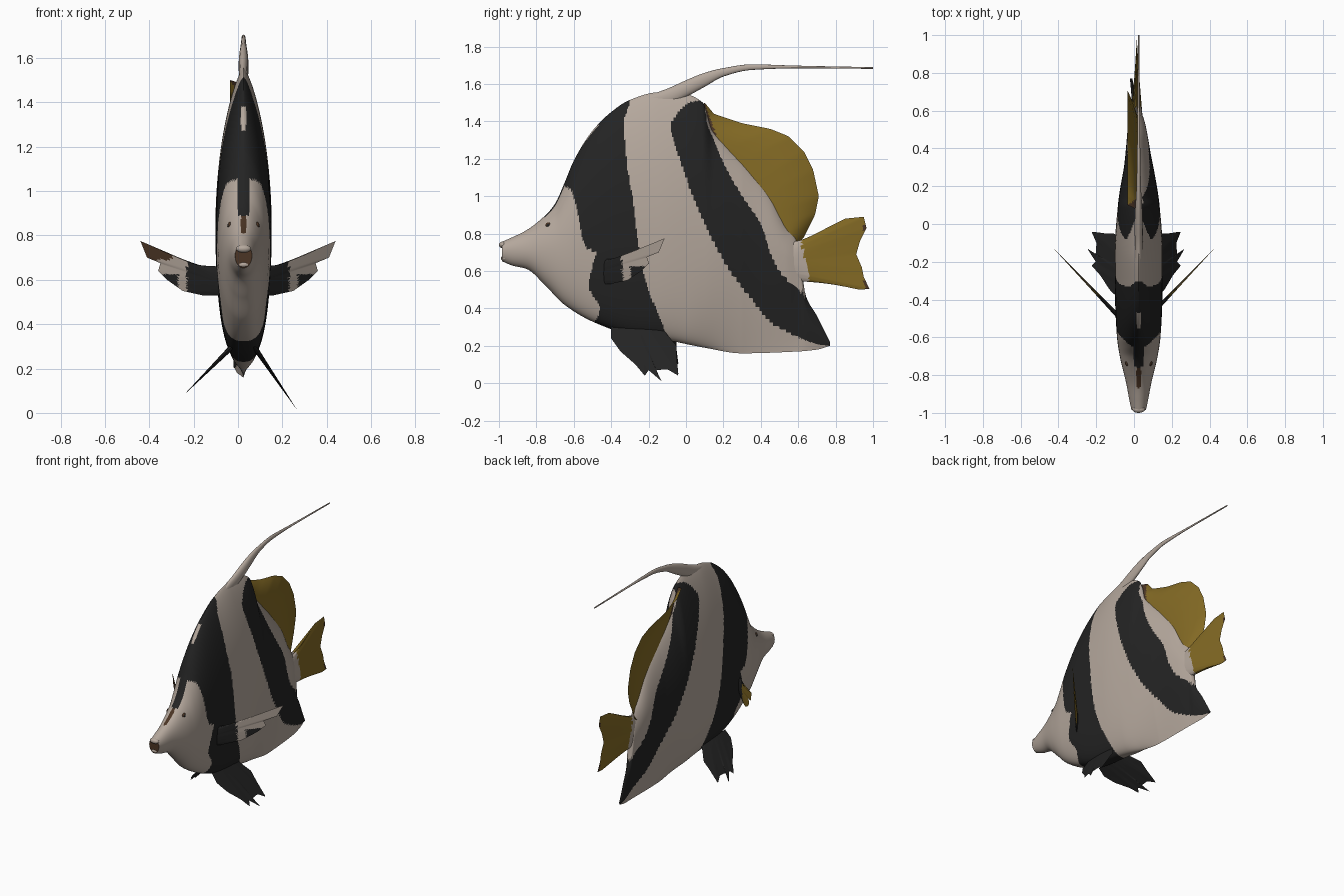
import bpy
import bmesh
from math import sin, cos, pi, radians
from mathutils import Vector

default_cube = bpy.data.objects.get("Cube")
if default_cube:
    bpy.data.objects.remove(default_cube, do_unlink=True)

# Materials
PALETTE = {
    "cream_white": (0.46, 0.39, 0.335),
    "stripe_black": (0.017, 0.017, 0.017),
    "fin_yellow": (0.23, 0.145, 0.018),
    "dark_brown": (0.07, 0.035, 0.018),
}
MATERIALS = []
for title, rgb in PALETTE.items():
    material = bpy.data.materials.new(title)
    material.use_nodes = True
    material.diffuse_color = (*rgb, 1)
    shader = material.node_tree.nodes["Principled BSDF"]
    shader.inputs["Base Color"].default_value = (*rgb, 1)
    shader.inputs["Roughness"].default_value = 0.8
    MATERIALS.append(material)
WHITE, BLACK, YELLOW, BROWN = range(len(MATERIALS))
CENTRE = 0.025


def curve(points):
    """Monotone cubic through (position, value) pairs, clamped at both ends."""
    xs, ys = zip(*points)
    slopes = [(ys[i + 1] - ys[i]) / (xs[i + 1] - xs[i]) for i in range(len(xs) - 1)]
    tangents = [slopes[0]]
    for a, b in zip(slopes, slopes[1:]):
        tangents.append(2 * a * b / (a + b) if a * b > 0 else 0)
    tangents.append(slopes[-1])

    def value(x):
        x = min(max(x, xs[0]), xs[-1])
        i = 0
        while i < len(slopes) - 1 and x > xs[i + 1]:
            i += 1
        h = xs[i + 1] - xs[i]
        t = (x - xs[i]) / h
        blend = t * t * (3 - 2 * t)
        return (ys[i] * (1 - blend) + ys[i + 1] * blend
                + h * t * (1 - t) * (tangents[i] * (1 - t) - tangents[i + 1] * t))
    return value


def finish(name, bm, paint):
    bmesh.ops.remove_doubles(bm, verts=bm.verts, dist=0.00005)
    bmesh.ops.recalc_face_normals(bm, faces=bm.faces)
    bm.normal_update()
    for face in bm.faces:
        face.material_index = paint(face.calc_center_median(), face.normal)
    mesh = bpy.data.meshes.new(name)
    bm.to_mesh(mesh)
    bm.free()
    for material in MATERIALS:
        mesh.materials.append(material)
    mesh.shade_smooth()
    mesh.set_sharp_from_angle(angle=radians(50))
    obj = bpy.data.objects.new(name, mesh)
    bpy.context.collection.objects.link(obj)
    return obj


def loft(name, start, end, rings, sides, section, paint):
    """Skin closed sections along y; section(y, angle) gives x and z."""
    bm = bmesh.new()
    rows = []
    for i in range(rings + 1):
        y = start + (end - start) * i / rings
        row = []
        for k in range(sides):
            x, z = section(y, 2 * pi * k / sides)
            row.append(bm.verts.new((x, y, z)))
        rows.append(row)
    for a, b in zip(rows, rows[1:]):
        for k in range(sides):
            j = (k + 1) % sides
            bm.faces.new((a[k], a[j], b[j], b[k]))
    bm.faces.new(rows[0])
    bm.faces.new(rows[-1][::-1])
    return finish(name, bm, paint)


def along(points, t):
    t *= len(points) - 1
    i = min(int(t), len(points) - 2)
    return Vector(points[i]).lerp(Vector(points[i + 1]), t - i)


def fin(name, root, tip, place, axis, thick, paint, across=12, steps=72):
    """Lens-thin fin spanning a root line and a tip line."""
    bm = bmesh.new()
    axis = Vector(axis).normalized()
    for side in (1, -1):
        grid = []
        for i in range(across + 1):
            u = i / across
            row = []
            for k in range(steps + 1):
                v = k / steps
                a, b = along(root, v).lerp(along(tip, v), u)
                puff = thick * (1 - u) * max(sin(pi * v), 0) ** 0.5
                row.append(bm.verts.new(Vector(place(a, b, u)) + axis * puff * side))
            grid.append(row)
        for a, b in zip(grid, grid[1:]):
            for k in range(steps):
                bm.faces.new((a[k], a[k + 1], b[k + 1], b[k]))
    return finish(name, bm, paint)


# Body: outline, thickness and stripe borders
back = curve([(-1, .75), (-.93, .78), (-.85, .82), (-.75, .9), (-.7, .96), (-.65, 1.07),
              (-.6, 1.19), (-.5, 1.35), (-.4, 1.45), (-.3, 1.515), (-.15, 1.555),
              (0, 1.545), (.09, 1.5), (.14, 1.35), (.2, 1.28), (.35, 1.12), (.45, 1),
              (.53, .85), (.6, .74), (.64, .47), (.7, .36), (.77, .22)])
belly = curve([(-1, .66), (-.93, .63), (-.85, .61), (-.75, .52), (-.65, .42), (-.5, .33),
               (-.3, .26), (-.1, .23), (.1, .19), (.3, .16), (.6, .17), (.7, .18), (.77, .2)])
middle = curve([(-1, .71), (-.7, .71), (-.5, .78), (-.2, .83), (.1, .82), (.35, .75),
                (.53, .68), (.6, .62), (.64, .4), (.7, .28), (.77, .21)])
girth = curve([(-1, .035), (-.93, .05), (-.85, .065), (-.7, .1), (-.6, .115), (-.4, .125),
               (-.15, .127), (.1, .11), (.35, .07), (.53, .045), (.64, .018), (.77, .006)])
keel = curve([(-.8, .5), (-.4, .3), (0, .4), (.3, 1), (.6, 1.3)])
ridge = curve([(-.8, .5), (-.5, .65), (-.3, .75)])
sway = curve([(.3, CENTRE), (.6, .01), (.77, -.015)])
face_edge = curve([(.3, -.5), (.4, -.46), (.52, -.52), (.62, -.5), (.7, -.48), (.72, -.53),
                   (.8, -.56), (.92, -.58), (1, -.6), (1.05, -.63), (1.06, -.9)])
front_stripe_end = curve([(.24, -.1), (.35, -.14), (.5, -.2), (.7, -.25), (.95, -.28),
                          (1.2, -.32), (1.4, -.33), (1.5, -.3)])
rear_stripe_start = curve([(.2, .77), (.21, .7), (.27, .55), (.33, .45), (.45, .35),
                           (.58, .25), (.75, .15), (.95, .06), (1.1, 0), (1.25, -.05),
                           (1.38, -.08), (1.45, -.04), (1.5, .02), (1.53, .2)])
rear_stripe_end = curve([(.3, .9), (.46, .65), (.6, .5), (.7, .45), (.85, .4), (1, .3),
                         (1.18, .2), (1.3, .15), (1.4, .11), (1.5, .1)])


def body_section(y, angle):
    c, s = cos(angle), sin(angle)
    mid = middle(y)
    reach, power = (back(y) - mid, ridge(y)) if s > 0 else (mid - belly(y), keel(y))
    width = girth(y) * abs(c) ** (2 * power)
    return sway(y) + (width if c > 0 else -width), mid + s * reach


def paint_body(p, n):
    off = abs(p.x - CENTRE)
    if p.y < -.98 and n.y < -.95:
        return BROWN
    if p.y < face_edge(p.z):
        if p.z > .89 and off < .027:
            return BLACK
        return BROWN if p.z > .81 and off < .012 else WHITE
    if p.y < front_stripe_end(p.z):
        return WHITE if off < .011 and 1.27 < p.z < 1.38 else BLACK
    return BLACK if rear_stripe_start(p.z) < p.y < rear_stripe_end(p.z) else WHITE


loft("body", -.985, .77, 260, 144, body_section, paint_body)

# Long banner streaming from the top of the back
banner_top = curve([(-.2, 1.54), (-.1, 1.575), (0, 1.62), (.1, 1.66), (.2, 1.685),
                    (.35, 1.705), (.6, 1.698), (1, 1.69)])
banner_low = curve([(-.2, 1.47), (-.1, 1.48), (0, 1.53), (.1, 1.585), (.2, 1.64),
                    (.35, 1.675), (.6, 1.684), (1, 1.681)])
banner_width = curve([(-.2, .02), (0, .022), (.2, .012), (.5, .007), (1, .004)])


def banner_section(y, angle):
    top, low = banner_top(y), banner_low(y)
    return (CENTRE + banner_width(y) * cos(angle),
            (top + low) / 2 + sin(angle) * (top - low) / 2)


loft("banner", -.2, 1, 80, 16, banner_section, lambda p, n: WHITE)


# Dorsal fin
def paint_dorsal(p, n):
    if p.y < .17 and p.z > 1.3 and p.y < .1 + (1.5 - p.z) * .35:
        return BROWN
    return BLACK if p.y > .698 else YELLOW


fin("dorsal_fin",
    [(.06, 1.47), (.11, 1.33), (.2, 1.22), (.35, 1.06), (.44, .95), (.52, .8), (.56, .73)],
    [(.1, 1.5), (.15, 1.44), (.3, 1.39), (.45, 1.36), (.55, 1.32), (.63, 1.24),
     (.68, 1.14), (.71, 1), (.69, .9), (.63, .78), (.6, .745)],
    lambda y, z, u: (.02 - .055 * u * u, y, z), (1, 0, 0), .012, paint_dorsal)


# Tail fin with its pale stalk
def paint_tail(p, n):
    if p.y < .62 + (.74 - p.z) * .2:
        return WHITE
    return BROWN if p.y > .952 else YELLOW


fin("tail_fin", [(.54, .76), (.56, .54)],
    [(.62, .745), (.75, .81), (.85, .88), (.95, .89), (.965, .83), (.93, .76), (.91, .69),
     (.94, .62), (.95, .57), (.98, .505), (.93, .5), (.85, .52), (.66, .55)],
    lambda y, z, u: (.015, y, z), (1, 0, 0), .032, paint_tail, across=24)


# Paired pectoral and pelvic fins
def paint_pectoral(p, n):
    reach = abs(p.x)
    if n.y > 0:
        return YELLOW if reach > .18 else BLACK
    if reach < .23 or .27 < reach < .35 and p.z < .625:
        return BLACK
    return BROWN if p.x < -.3 and p.z > .69 else WHITE


for label, side, spread, drop in (("left", 1, .68, 1), ("right", -1, .75, .75)):
    fin(label + "_pectoral_fin", [(.08, .66), (.08, .53)],
        [(.18, .665), (.26, .68), (.33, .72), (.44, .775), (.41, .7), (.35, .675),
         (.36, .64), (.32, .6), (.25, .55), (.16, .53)],
        lambda x, z, u: (side * x, -.45 + (x - .12) * 1.05, z),
        (-side, 1, 0), .012, paint_pectoral, across=20)
    fin(label + "_pelvic_fin", [(-.4, .3), (-.13, .3)],
        [(-.4, .24), (-.35, .17), (-.27, .1), (-.22, .04), (-.2, .07), (-.13, .01),
         (-.16, .07), (-.1, .075), (-.04, .04), (-.05, .14), (-.05, .2), (-.1, .26)],
        lambda y, z, u: (.02 + side * (.065 + (.28 - z) * spread), y, .28 - (.28 - z) * drop),
        (1, 0, side * .7), .012, lambda p, n: BLACK)


def rounded(name, place, size, colour):
    bm = bmesh.new()
    bmesh.ops.create_uvsphere(bm, u_segments=20, v_segments=12, radius=1)
    for vert in bm.verts:
        vert.co = Vector(place) + vert.co * Vector(size)
    finish(name, bm, lambda p, n: colour)


# Eyes and lips
for label, side in (("left", 1), ("right", -1)):
    rounded(label + "_eye", (CENTRE + side * .061, -.735, .845), (.01, .017, .016), BROWN)
    rounded(label + "_pupil", (CENTRE + side * .067, -.737, .845), (.006, .009, .009), BLACK)
rounded("upper_lip", (CENTRE, -.98, .74), (.034, .02, .018), WHITE)
rounded("lower_lip", (CENTRE, -.968, .668), (.032, .022, .016), WHITE)
